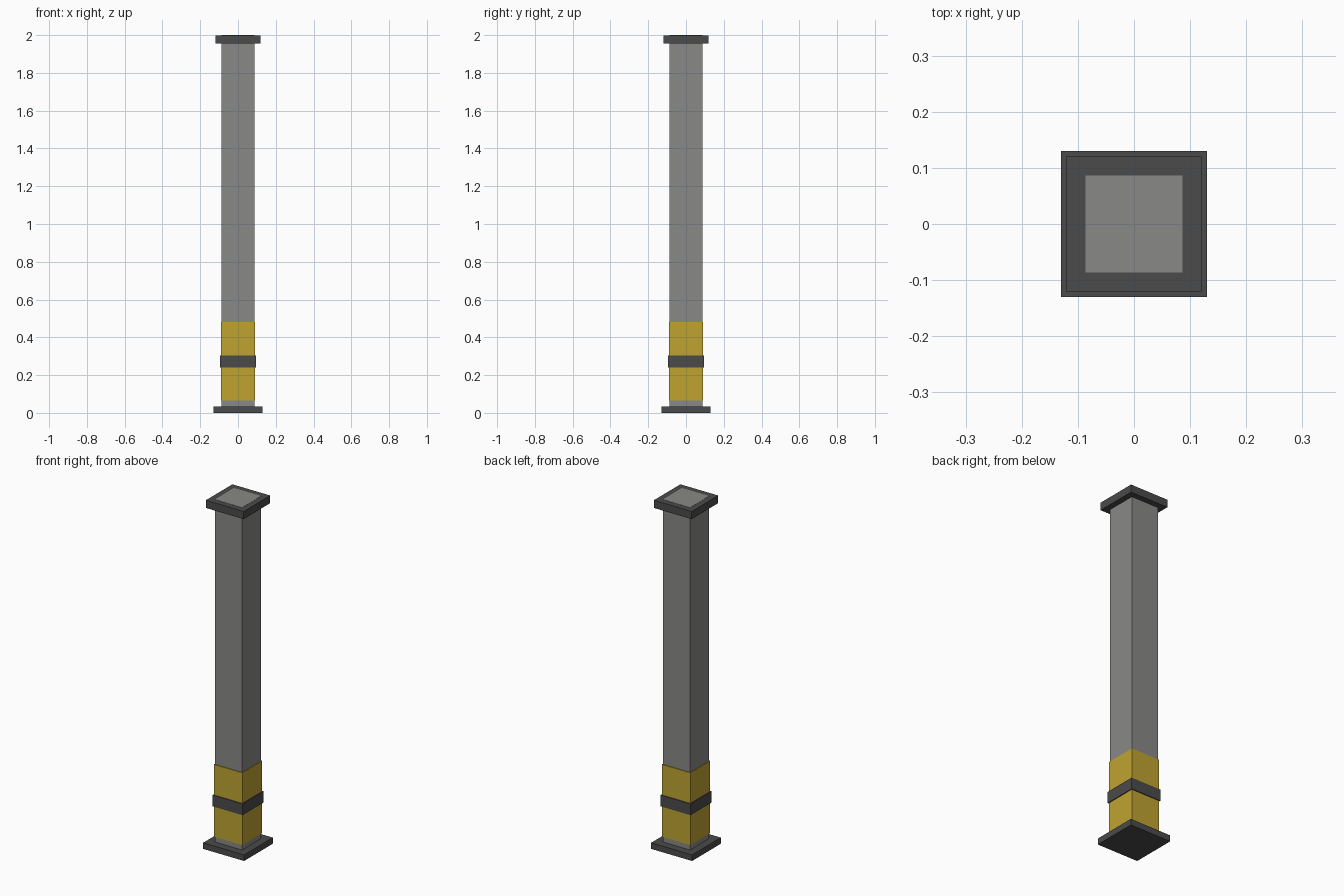
import bpy

# Remove the default cube
default = bpy.data.objects.get("Cube")
if default:
    bpy.data.objects.remove(default, do_unlink=True)


def make_material(name, rgb):
    mat = bpy.data.materials.new(name)
    mat.use_nodes = True
    color = (*rgb, 1.0)
    mat.diffuse_color = color
    mat.node_tree.nodes["Principled BSDF"].inputs["Base Color"].default_value = color
    return mat


def square_block(name, half, bottom, top, mat):
    """Square block centred on the vertical axis between two heights."""
    bpy.ops.mesh.primitive_cube_add(size=1, location=(0, 0, (bottom + top) / 2))
    obj = bpy.context.object
    obj.name = obj.data.name = name
    obj.scale = (2 * half, 2 * half, top - bottom)
    bpy.ops.object.transform_apply(location=False, rotation=False, scale=True)
    obj.data.materials.append(mat)
    return obj


steel = make_material("grey steel", (0.25, 0.25, 0.24))
dark = make_material("dark grey steel", (0.07, 0.07, 0.07))
yellow = make_material("warning yellow", (0.52, 0.37, 0.03))

# Post, its top just showing through the cap
square_block("post", 0.0865, 0.01, 2.0, steel)

# End plates
square_block("base_plate", 0.13, 0.0, 0.035, dark)
square_block("top_plate", 0.12, 1.955, 1.999, dark)

# Warning sleeve with a dark band around it
square_block("warning_sleeve", 0.09, 0.065, 0.48, yellow)
square_block("sleeve_band", 0.095, 0.24, 0.305, dark)
